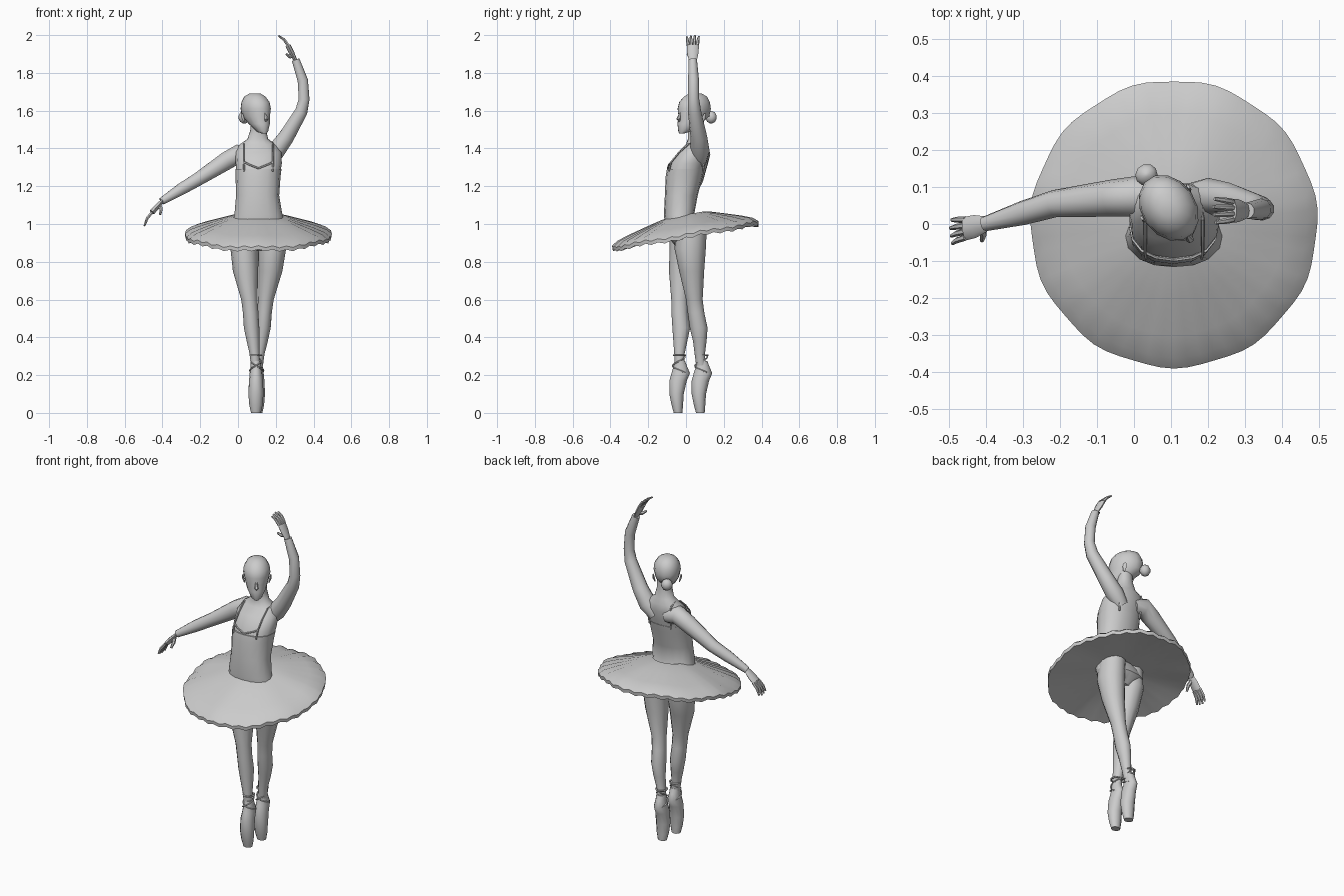
import bpy, bmesh, math
from mathutils import Vector


def finish(name, rings, caps=True, angle=50):
    """Skin a list of vertex rings into one smooth-shaded object."""
    bm = bmesh.new()
    vr = [[bm.verts.new(p) for p in r] for r in rings]
    n = len(vr[0])
    for a, b in zip(vr, vr[1:]):
        for i in range(n):
            bm.faces.new((a[i], a[(i + 1) % n], b[(i + 1) % n], b[i]))
    if caps:
        bm.faces.new(vr[0][::-1])
        bm.faces.new(vr[-1])
    bmesh.ops.recalc_face_normals(bm, faces=bm.faces)
    me = bpy.data.meshes.new(name)
    bm.to_mesh(me)
    bm.free()
    ob = bpy.data.objects.new(name, me)
    bpy.context.collection.objects.link(ob)
    bpy.ops.object.select_all(action='DESELECT')
    ob.select_set(True)
    bpy.context.view_layer.objects.active = ob
    bpy.ops.object.shade_smooth_by_angle(angle=math.radians(angle))
    return ob


def loft(name, rows, n=14, power=1.0, caps=True):
    """Stack of horizontal (super)ellipses: cx, cy, z, rx, ry."""
    def sp(v):
        return math.copysign(abs(v) ** power, v)
    A = [math.tau * i / n for i in range(n)]
    return finish(name, [[(cx + rx * sp(math.cos(a)), cy + ry * sp(math.sin(a)), z) for a in A]
                         for cx, cy, z, rx, ry in rows], caps)


def tube(name, pts, n=10, flat=1.0, ref=(0, 1, 0)):
    """Tapered tube along x, y, z, r points; ref is the wide direction."""
    P = [Vector(p[:3]) for p in pts]
    rings = []
    for i, p in enumerate(P):
        t = (P[min(i + 1, len(P) - 1)] - P[max(i - 1, 0)]).normalized()
        u = Vector(ref) - t * t.dot(Vector(ref))
        if u.length < 0.05:
            u = t.orthogonal()
        u.normalize()
        v = t.cross(u)
        rings.append([p + pts[i][3] * (math.cos(a) * u + flat * math.sin(a) * v)
                      for a in (math.tau * k / n for k in range(n))])
    return finish(name, rings)


# Torso, hips and neck
torso = [(.108, .01, .86, .06, .05), (.108, .01, .92, .14, .095), (.108, -.02, 1.0, .136, .088),
         (.108, -.037, 1.05, .123, .076), (.104, -.025, 1.15, .11, .083), (.106, -.01, 1.25, .115, .094),
         (.11, .008, 1.32, .122, .095), (.108, .035, 1.38, .122, .078), (.105, .055, 1.42, .098, .056),
         (.105, .055, 1.45, .055, .045), (.107, .05, 1.50, .041, .041), (.107, .047, 1.56, .04, .042)]
loft("torso", torso, 16, .9)

# Bodice: a slightly larger shell with straps and a neckline
loft("bodice", [(a, b, z, rx + .004, ry + .004) for a, b, z, rx, ry in torso[2:6]]
     + [(.108, -.002, 1.29, .122, .099), (.108, 0, 1.291, .112, .09)], 16, .9)
for side in (-1, 1):
    tube("strap", [(.108 + side * dx, y, z, .005) for dx, y, z in
                   ((.075, -.092, 1.28), (.078, -.078, 1.33), (.078, -.036, 1.38), (.078, .013, 1.423),
                    (.076, .06, 1.432), (.078, .097, 1.42), (.078, .104, 1.38), (.07, .09, 1.28))], 5)
    tube("neckline", [(.108 + side * dx, y, z, .005) for dx, y, z in
                      ((.08, -.076, 1.33), (.05, -.09, 1.315), (0, -.097, 1.295))], 5)

# Tutu: pleated tilted disc with a thin rim
profile = [(.09, 1.05), (.13, 1.043), (.2, 1.022), (.3, .99), (.36, .967), (.388, .945),
           (.386, .925), (.3, .942), (.2, .957), (.08, .97)]
N = 64
rings = []
for r, h in profile:
    row = []
    for i in range(N):
        a = math.tau * i / N
        k = max(0, r - .12) / .27
        fold = .005 * k * math.cos(i * math.pi) + .004 * k * math.sin(7 * a)
        rr = r * (1 + .008 * k * math.sin(11 * a))
        y = rr * math.sin(a)
        row.append((.108 + rr * math.cos(a), y, h + .175 * y + fold))
    rings.append(row)
finish("tutu", rings, caps=False)

# Legs, crossed one in front of the other
legs = {
    "front": [(.035, .0, .98, .07, .085), (.034, .0, .87, .074, .087), (.04, -.02, .75, .067, .07),
              (.06, -.033, .6, .043, .045), (.067, -.033, .53, .041, .044), (.072, -.025, .45, .041, .047),
              (.08, -.03, .38, .034, .037), (.088, -.035, .31, .026, .027), (.092, -.033, .25, .024, .026)],
    "back": [(.18, .03, .98, .07, .08), (.181, .022, .87, .074, .083), (.172, .03, .75, .063, .066),
             (.148, .044, .6, .041, .044), (.14, .053, .53, .039, .044), (.134, .067, .45, .039, .047),
             (.125, .073, .38, .033, .036), (.114, .073, .31, .026, .027), (.108, .08, .25, .024, .026)]}
foot = [(-.033, .275, .027, .028), (-.03, .245, .028, .036), (-.028, .21, .033, .049),
        (-.042, .17, .037, .046), (-.05, .1, .04, .038), (-.046, .04, .035, .03), (-.042, 0, .026, .023)]
for key, rows in legs.items():
    loft(key + "_leg", rows, 12)
    fx, fy = (.095, 0) if key == "front" else (.103, .118)
    loft(key + "_pointe_shoe", [(fx, y + fy, z, rx, ry) for y, z, rx, ry in foot], 12)
    # Ankle ribbons wound in opposite directions
    for s in (-1, 1):
        pts = []
        for i in range(17):
            t = i / 16
            a = s * math.tau * t + math.pi / 2
            R = .045 - .016 * t
            pts.append((fx + .8 * R * math.cos(a), fy - .034 + R * math.sin(a), .2 + .1 * t, .004))
        tube(key + "_ribbon", pts, 5, ref=(0, 0, 1))
    tube(key + "_ankle_band", [(fx + .03 * math.cos(a), fy - .034 + .031 * math.sin(a), .305, .005)
                               for a in (math.tau * i / 12 for i in range(13))], 5, ref=(0, 0, 1))

# Head: turned toward the raised arm
head_rows = [(0, -.078, 1.478, .012, .012), (0, -.062, 1.49, .03, .032), (0, -.032, 1.53, .052, .066),
             (0, .0, 1.57, .066, .09), (0, .002, 1.61, .074, .096), (0, .004, 1.645, .07, .088),
             (0, .01, 1.675, .052, .066), (0, .01, 1.692, .025, .033)]
bun_rows = [(0, .108 + .002, 1.565 + .034 * math.sin(t), .032 * math.cos(t), .03 * math.cos(t))
            for t in (math.radians(d) for d in (-80, -45, -15, 15, 45, 80))]
head_parts = [loft("head", head_rows, 14), loft("hair_bun", bun_rows, 10),
              tube("nose", [(0, -.086, 1.59, .005), (0, -.1, 1.555, .011), (0, -.088, 1.545, .006)],
                   6, ref=(1, 0, 0))]
for s in (-1, 1):
    head_parts.append(tube("ear", [(s * .066, .012, 1.54, .006), (s * .074, .016, 1.565, .012),
                                   (s * .076, .02, 1.585, .007)], 6, .5))
for ob in head_parts:
    ob.location = (.095, .042, 0)
    ob.rotation_euler.z = math.radians(34)

# Arms
tube("raised_arm", [(.15, .07, 1.33, .04), (.2, .075, 1.385, .05), (.255, .068, 1.46, .044),
                    (.335, .045, 1.595, .035), (.35, .04, 1.66, .03), (.343, .04, 1.76, .029),
                    (.305, .036, 1.87, .022)], 10)
tube("lowered_arm", [(.07, .07, 1.35, .045), (.0, .075, 1.37, .054), (-.06, .07, 1.335, .05),
                     (-.215, .055, 1.235, .037), (-.3, .03, 1.185, .033), (-.405, .0, 1.12, .02)], 10)


# Hands: flat palm, four spread fingers and a thumb
def hand(name, wrist, knuckle, tip, thumb, bend):
    w, k, t, th, b = (Vector(v) for v in (wrist, knuckle, tip, thumb, bend))
    m = w.lerp(k, .55)
    tube(name + "_palm", [(*w, .021), (*m, .031), (*k, .032)], 8, .45)
    for i in range(4):
        s = (i - 1.5) / 1.5
        reach = 1 - .12 * abs(s - .2)
        a = k + Vector((0, s * .024, 0))
        c = k + (t - k) * reach + Vector((0, s * .032, 0))
        mid = a.lerp(c, .5) + b
        tube(name + "_finger", [(*a, .009), (*mid, .008), (*c, .005)], 6)
    tube(name + "_thumb", [(*w.lerp(k, .3), .011), (*w.lerp(th, .6), .01), (*th, .006)], 6)


hand("raised_hand", (.305, .036, 1.865), (.265, .036, 1.945), (.213, .036, 1.998),
     (.255, .008, 1.9), (.004, 0, .006))
hand("lowered_hand", (-.4, .0, 1.123), (-.455, -.012, 1.062), (-.497, -.022, .988),
     (-.412, -.045, 1.05), (-.006, 0, .002))
